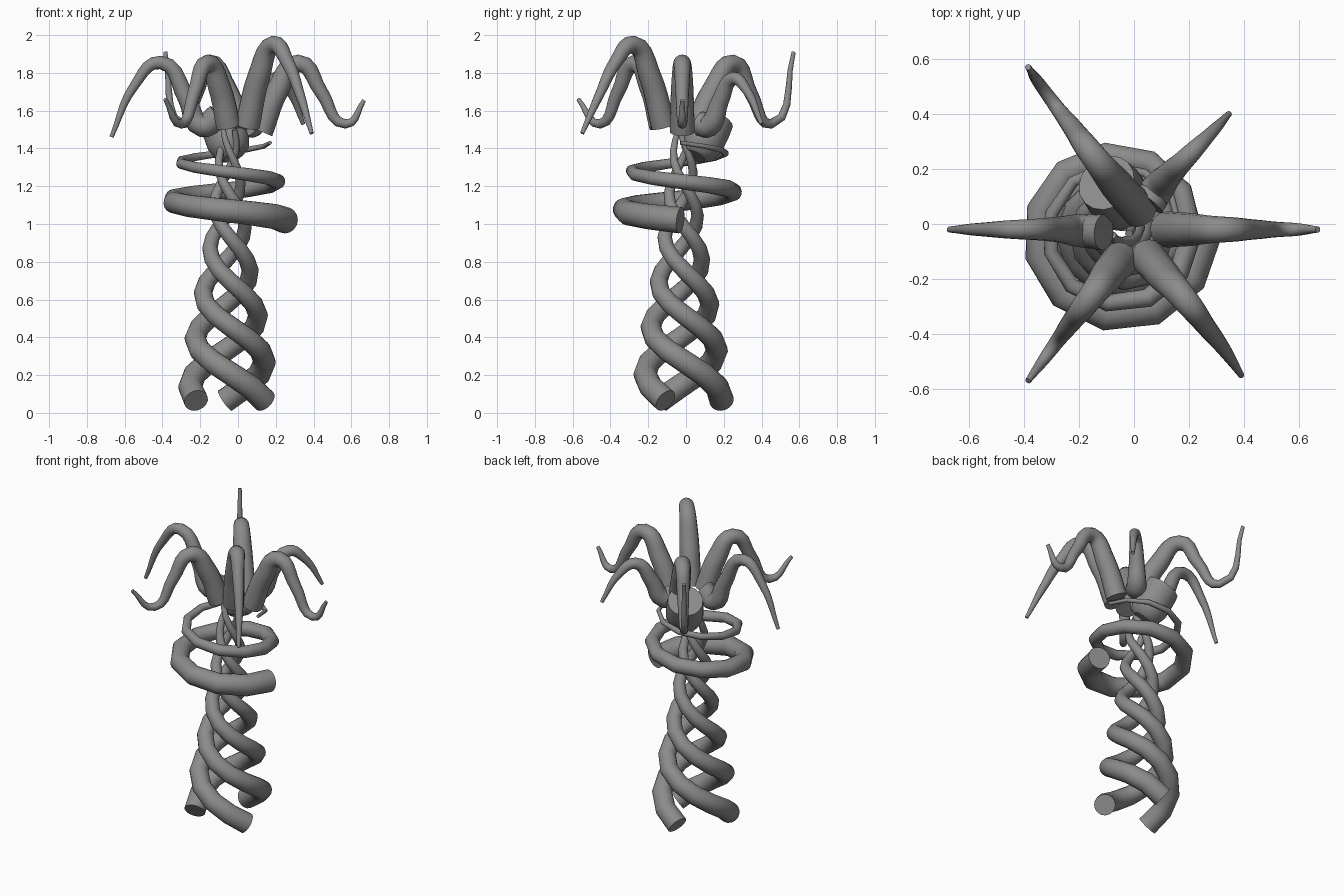
import bpy
import math

if "Cube" in bpy.data.objects:
    bpy.data.objects.remove(bpy.data.objects["Cube"])

skin = bpy.data.materials.new("plain_grey")
skin.diffuse_color = (0.26, 0.26, 0.26, 1)
skin.use_nodes = True
skin.node_tree.nodes["Principled BSDF"].inputs["Base Color"].default_value = skin.diffuse_color


def tube(name, points, radii, smooth_path=False):
    """Tapered tube with flat caps along a path."""
    data = bpy.data.curves.new(name, 'CURVE')
    data.dimensions = '3D'
    data.bevel_depth = 1.0
    data.bevel_resolution = 6
    data.use_fill_caps = True
    data.resolution_u = 5
    data.twist_mode = 'MINIMUM'
    if smooth_path:
        spline = data.splines.new('BEZIER')
        spline.bezier_points.add(len(points) - 1)
        for bp, p, r in zip(spline.bezier_points, points, radii):
            bp.co = p
            bp.radius = r
            bp.handle_left_type = bp.handle_right_type = 'AUTO'
    else:
        spline = data.splines.new('POLY')
        spline.points.add(len(points) - 1)
        for sp, p, r in zip(spline.points, points, radii):
            sp.co = (*p, 1)
            sp.radius = r
    data.materials.append(skin)
    ob = bpy.data.objects.new(name, data)
    bpy.context.collection.objects.link(ob)
    bpy.ops.object.select_all(action='DESELECT')
    ob.select_set(True)
    bpy.context.view_layer.objects.active = ob
    bpy.ops.object.convert(target='MESH')
    bpy.ops.object.shade_smooth_by_angle(angle=math.radians(45))
    return ob


def lerp(t, keys):
    """Piecewise linear value from (t, value) pairs."""
    for (t0, v0), (t1, v1) in zip(keys, keys[1:]):
        if t <= t1:
            return v0 + (v1 - v0) * (t - t0) / (t1 - t0)
    return keys[-1][1]


def helix(name, start, centre, z0, z1, power, spread, thick, steps):
    """Two clockwise rising turns with varying spread and thickness."""
    pts, rad = [], []
    for i in range(steps + 1):
        t = i / steps
        a = math.radians(start - 720 * t)
        r = lerp(t, spread)
        pts.append((centre[0] + r * math.cos(a), centre[1] + r * math.sin(a),
                    z0 + (z1 - z0) * t ** power))
        rad.append(lerp(t, thick))
    tube(name, pts, rad)


# Three twisted stem strands
for k in range(3):
    helix(f"stem_strand_{k + 1}", 95 + 120 * k, (-0.05, -0.02), 0.065, 1.5, 0.94,
          [(0, 0.21), (0.2, 0.18), (0.5, 0.105), (1, 0.035)],
          [(0, 0.065), (0.5, 0.043), (1, 0.014)], 24)

# Wide coil around the upper stem
helix("outer_coil", 0, (-0.06, -0.03), 1.02, 1.43, 1,
      [(0, 0.31), (1, 0.23)], [(0, 0.07), (1, 0.01)], 22)

# Tilted cup at the heart of the crown
tube("crown_cup",
     [(-0.02, 0.05, 1.36), (-0.03, 0.06, 1.38), (-0.05, 0.085, 1.43),
      (-0.075, 0.12, 1.50), (-0.10, 0.15, 1.56)],
     [0.06, 0.095, 0.115, 0.115, 0.108])

# Six drooping arms: compass points running from base to tip
arms = {
    "left": [(-0.11, -0.03, 1.57), (-0.19, -0.025, 1.52), (-0.27, -0.02, 1.66),
             (-0.41, -0.02, 1.855), (-0.55, -0.02, 1.73), (-0.67, -0.02, 1.46)],
    "right": [(0.12, -0.02, 1.49), (0.21, -0.02, 1.71), (0.32, -0.02, 1.85),
              (0.44, -0.02, 1.70), (0.57, -0.02, 1.53), (0.668, -0.02, 1.655)],
    "front_left": [(-0.05, -0.13, 1.52), (-0.10, -0.19, 1.73), (-0.16, -0.27, 1.85),
                   (-0.23, -0.36, 1.70), (-0.30, -0.455, 1.53), (-0.385, -0.57, 1.66)],
    "front_right": [(0.05, -0.12, 1.52), (0.11, -0.19, 1.78), (0.19, -0.28, 1.95),
                    (0.26, -0.37, 1.86), (0.33, -0.46, 1.68), (0.39, -0.55, 1.48)],
    "back_left": [(0.02, 0.05, 1.50), (-0.07, 0.15, 1.72), (-0.15, 0.25, 1.85),
                  (-0.22, 0.345, 1.69), (-0.30, 0.45, 1.53), (-0.385, 0.57, 1.91)],
    "back_right": [(0.05, 0.08, 1.53), (0.08, 0.12, 1.52), (0.13, 0.18, 1.65),
                   (0.20, 0.25, 1.77), (0.27, 0.32, 1.71), (0.345, 0.40, 1.53)],
}
for name, path in arms.items():
    tube(f"{name}_arm", path, [0.066, 0.06, 0.047, 0.036, 0.025, 0.011], True)
